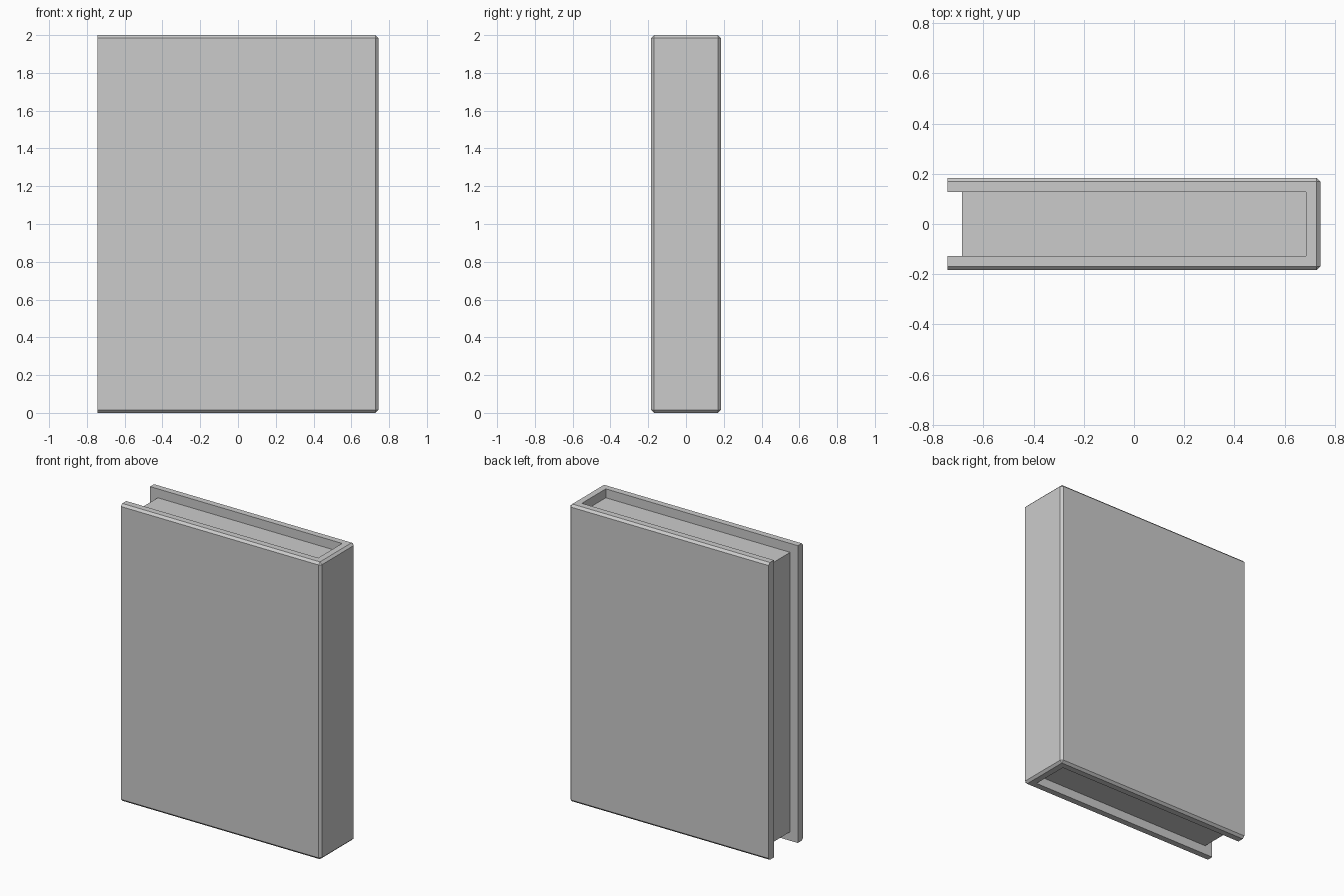
import bpy, bmesh

if "Cube" in bpy.data.objects:
    bpy.data.objects.remove(bpy.data.objects["Cube"])

X, Y, H = 0.743, 0.184, 2.0     # half length, half thickness, height
T, C = 0.057, 0.015             # board thickness, chamfer


def new_object(name, bm):
    bmesh.ops.recalc_face_normals(bm, faces=bm.faces)
    mesh = bpy.data.meshes.new(name)
    bm.to_mesh(mesh)
    bm.free()
    obj = bpy.data.objects.new(name, mesh)
    bpy.context.collection.objects.link(obj)
    return obj


def prism(profile, z0, z1):
    bm = bmesh.new()
    face = bm.faces.new([bm.verts.new((x, y, z0)) for x, y in profile])
    ext = bmesh.ops.extrude_face_region(bm, geom=[face])
    top = [v for v in ext["geom"] if isinstance(v, bmesh.types.BMVert)]
    bmesh.ops.translate(bm, verts=top, vec=(0, 0, z1 - z0))
    return bm


# Cover: U-shaped boards and spine, outer edges chamfered
bm = prism([(-X, -Y), (X, -Y), (X, Y), (-X, Y),
            (-X, Y - T), (X - T, Y - T), (X - T, T - Y), (-X, T - Y)], 0, H)


def is_outer(e):
    vs = [v.co for v in e.verts]
    on_shell = all(abs(abs(c.y) - Y) < 1e-4 or abs(c.x - X) < 1e-4 for c in vs)
    fore_edge = all(abs(c.x + X) < 1e-4 for c in vs)
    return on_shell and not fore_edge


bmesh.ops.bevel(bm, geom=[e for e in bm.edges if is_outer(e)], offset=C,
                offset_type='OFFSET', segments=1, affect='EDGES', profile=0.5)
new_object("cover", bm)

# Page block, recessed at top, bottom and fore edge
px, py = X - T, Y - T
new_object("pages", prism([(-px, -py), (px, -py), (px, py), (-px, py)], 0.06, H - 0.06))
